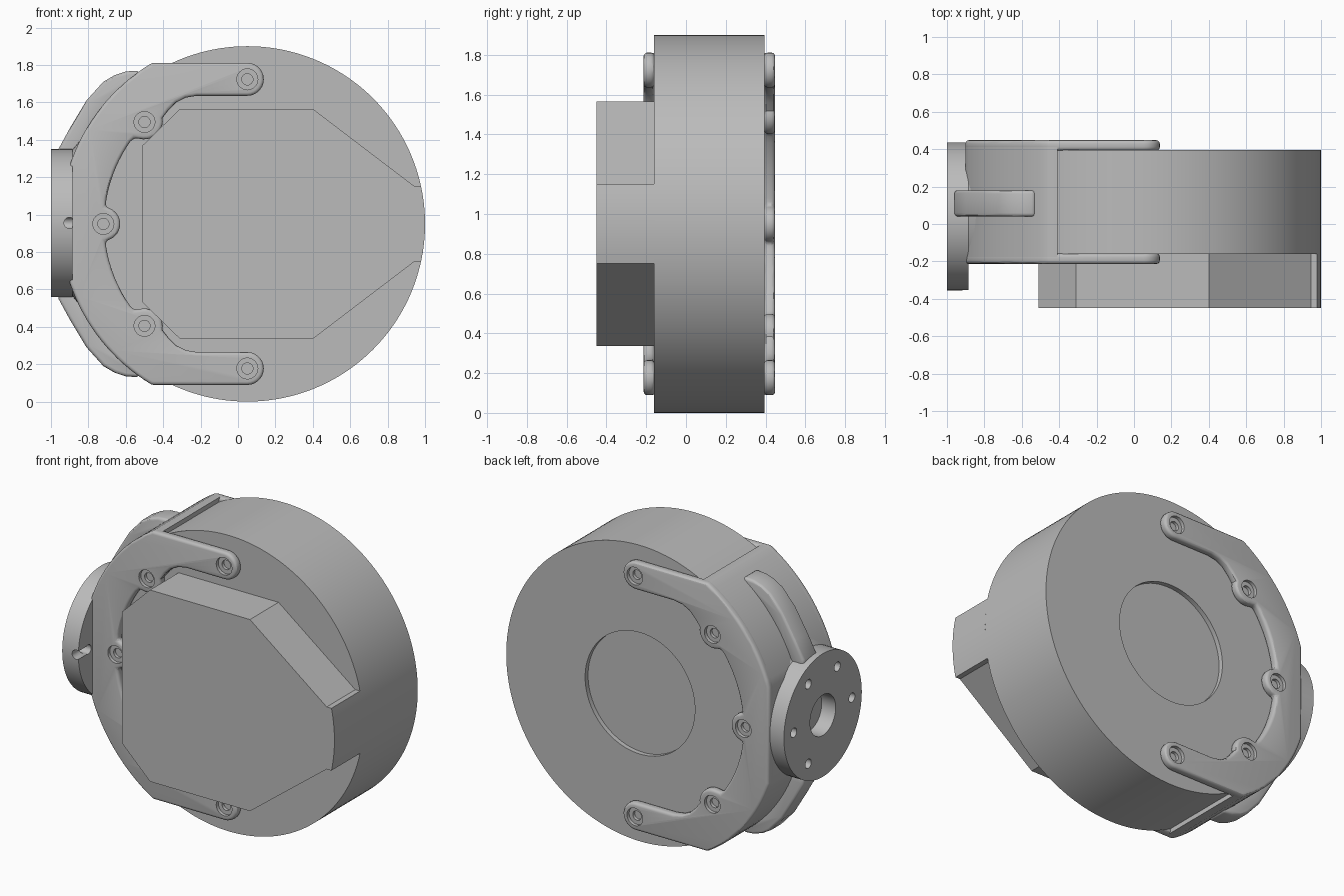
import bpy, bmesh, math
from mathutils import Matrix, Vector

old = bpy.data.objects.get("Cube")
if old:
    bpy.data.objects.remove(old)

grey = bpy.data.materials.new("plain grey")
grey.use_nodes = True
grey.diffuse_color = (0.5, 0.5, 0.5, 1)
grey.node_tree.nodes["Principled BSDF"].inputs["Base Color"].default_value = (0.5, 0.5, 0.5, 1)

CX, CZ, R = 0.05, 0.95, 0.95          # drum axis and radius
FRONT, BACK = -0.16, 0.395            # drum faces
PLATE = 0.053                         # bracket cheek thickness


def finish(name, bm):
    bmesh.ops.recalc_face_normals(bm, faces=bm.faces)
    mesh = bpy.data.meshes.new(name)
    bm.to_mesh(mesh)
    bm.free()
    mesh.materials.append(grey)
    ob = bpy.data.objects.new(name, mesh)
    bpy.context.collection.objects.link(ob)
    return ob


def prism(name, pts, y0, y1):
    """Extrude an x-z outline from y0 to y1."""
    bm = bmesh.new()
    face = bm.faces.new([bm.verts.new((x, y0, z)) for x, z in pts])
    new = bmesh.ops.extrude_face_region(bm, geom=[face])["geom"]
    verts = [v for v in new if isinstance(v, bmesh.types.BMVert)]
    bmesh.ops.translate(bm, verts=verts, vec=(0, y1 - y0, 0))
    return finish(name, bm)


def cylinder(name, a, b, r, r2=None, seg=32):
    """Cylinder or cone from point a to point b."""
    a, b = Vector(a), Vector(b)
    turn = (b - a).to_track_quat("Z", "Y").to_matrix().to_4x4()
    bm = bmesh.new()
    bmesh.ops.create_cone(bm, cap_ends=True, segments=seg, radius1=r,
                          radius2=r if r2 is None else r2, depth=(b - a).length,
                          matrix=Matrix.Translation((a + b) / 2) @ turn)
    return finish(name, bm)


def apply(ob, mod):
    with bpy.context.temp_override(object=ob, active_object=ob, selected_objects=[ob]):
        bpy.ops.object.modifier_apply(modifier=mod.name)


def boolean(ob, tool, op="DIFFERENCE"):
    mod = ob.modifiers.new("cut", "BOOLEAN")
    mod.operation, mod.object, mod.solver = op, tool, "EXACT"
    apply(ob, mod)
    bpy.data.objects.remove(tool)


def bevel(ob, width, segments=3):
    mod = ob.modifiers.new("round", "BEVEL")
    mod.width, mod.segments = width, segments
    mod.limit_method, mod.angle_limit = "ANGLE", math.radians(50)
    apply(ob, mod)


def arc(cx, cz, r, start, end, n):
    """Points along an arc, angles in degrees."""
    steps = [math.radians(start + (end - start) * i / n) for i in range(n + 1)]
    return [(cx + r * math.cos(t), cz + r * math.sin(t)) for t in steps]


def mirrored(half):
    """Close an upper half outline with its reflection about the drum axis."""
    return half + [(x, 2 * CZ - z) for x, z in reversed(half)]


# Drum with a shallow round recess in its back
drum = cylinder("drum", (CX, FRONT, CZ), (CX, BACK, CZ), R, seg=160)
boolean(drum, cylinder("recess", (CX, BACK - 0.03, CZ), (CX, 1, CZ), 0.39, seg=96))

# Faceted front housing, its right end following the drum
end = math.degrees(math.asin(0.2 / R))
housing = prism("front_housing", mirrored(
    [(-0.51, 1.37), (-0.31, 1.565), (0.4, 1.565), (0.945, 1.15)]
    + arc(CX, CZ, R, end, 1, 6)), -0.45, FRONT + 0.005)

# Bracket cheeks: claw outline with two arms and a middle boss
outer = arc(CX, CZ, 1.0, 162, 121, 16) + [(-0.455, 1.81)]
arm_tip = arc(0.05, 1.723, 0.088, 90, -90, 14)
throat = ([(-0.22, 1.635), (-0.28, 1.625), (-0.33, 1.6), (-0.37, 1.56)]
          + arc(-0.5, 1.5, 0.098, 10, -95, 8) + [(-0.555, 1.41)])
inner = arc(CX, CZ, 0.765, 145, 173, 10)
boss = arc(-0.72, CZ, 0.09, 70, 5, 6)
claw = mirrored(outer + arm_tip + throat + inner + boss)
screws = [(-0.72, CZ)] + [(x, CZ + s * dz) for s in (1, -1)
                          for x, dz in ((0.05, 0.773), (-0.5, 0.545))]

for name, face, side in (("front_cheek", FRONT, -1), ("back_cheek", BACK, 1)):
    top = face + side * PLATE
    cheek = prism(name, claw, face - side * 0.002, top)
    bevel(cheek, 0.018)
    for x, z in screws:
        for r, deep in ((0.056, 0.022), (0.03, 0.042)):
            boolean(cheek, cylinder("bore", (x, top - side * deep, z),
                                    (x, top + side * 0.1, z), r, seg=24))

# Curved wall joining the two cheeks behind the drum
wall = prism("bracket_wall", mirrored(outer + [(-0.41, 1.81), (-0.41, 1.75)]
             + arc(CX, CZ, 0.93, 121, 178, 24)), FRONT - 0.03, BACK + 0.03)

# Ribs running from the flange over the wall, above and below
rib_line = [(-0.96, 1.3), (-0.96, 1.35), (-0.9, 1.46), (-0.81, 1.61), (-0.72, 1.71),
            (-0.66, 1.745), (-0.6, 1.765), (-0.53, 1.77)]
rib_pts = rib_line + arc(CX, CZ, 0.97, 126, 160, 10)
for name, s in (("upper_rib", 1), ("lower_rib", -1)):
    rib = prism(name, [(x, CZ + s * (z - CZ)) for x, z in rib_pts], 0.04, 0.18)
    bevel(rib, 0.04)

# Round mounting flange with bore, bolt holes and a side notch
FY, FZ, FR = 0.04, 0.955, 0.395
flange = cylinder("mounting_flange", (-1, FY, FZ), (-0.885, FY, FZ), FR, seg=96)
boolean(flange, cylinder("bore", (-1.1, FY, FZ), (-0.8, FY, FZ), 0.13, seg=48))
for deg in (0, 60, 120, 180, 240):
    t = math.radians(deg)
    y, z = FY - 0.295 * math.cos(t), FZ + 0.295 * math.sin(t)
    boolean(flange, cylinder("bolt_hole", (-1.1, y, z), (-0.8, y, z), 0.03, seg=24))
boolean(flange, cylinder("notch", (-0.9, -0.5, FZ), (-0.9, -0.25, FZ), 0.03, seg=24))

# Flared neck blending the flange into the wall
neck = cylinder("flange_neck", (-0.89, FY, FZ), (-0.78, FY, FZ), 0.385, 0.52, seg=96)
box = [(-0.95, 0.2), (-0.95, 1.7), (-0.7, 1.7), (-0.7, 0.2)]
boolean(neck, prism("trim", box, -0.19, 0.43), "INTERSECT")
boolean(neck, cylinder("clear", (CX, -1, CZ), (CX, 1, CZ), 0.94, seg=160))

# Smooth curves while keeping the edges crisp
for ob in bpy.context.scene.objects:
    ob.select_set(ob.type == "MESH")
bpy.context.view_layer.objects.active = drum
bpy.ops.object.shade_smooth_by_angle(angle=math.radians(30))
